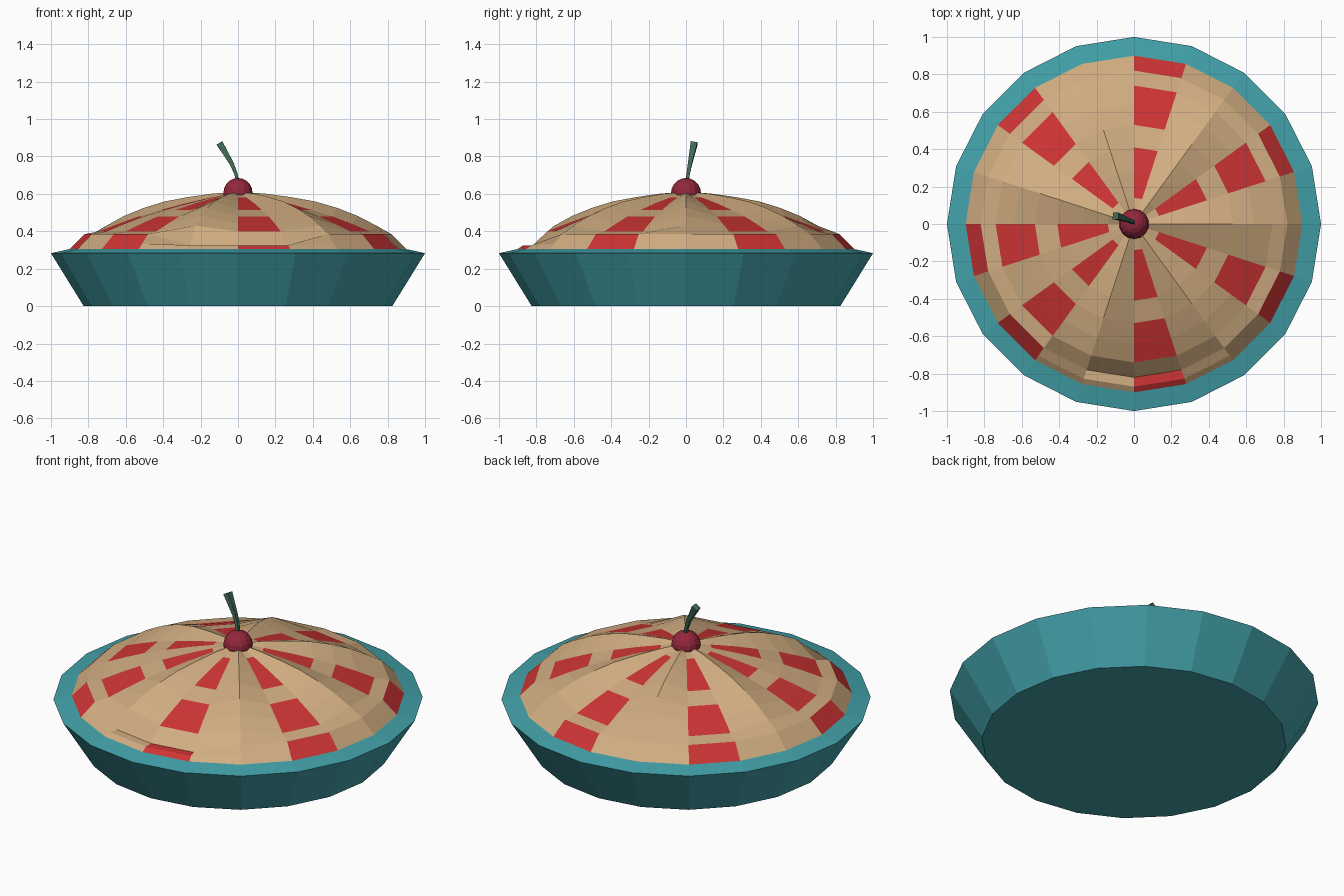
import bpy, bmesh, math
from mathutils import Vector

if "Cube" in bpy.data.objects:
    bpy.data.objects.remove(bpy.data.objects["Cube"])

N = 20  # sides around the pie


def material(name, rgb):
    m = bpy.data.materials.new(name)
    m.diffuse_color = (*rgb, 1)
    m.use_nodes = True
    m.node_tree.nodes["Principled BSDF"].inputs["Base Color"].default_value = m.diffuse_color
    return m


TEAL = material("teal_dish", (0.055, 0.36, 0.40))
TAN = material("tan_crust", (0.64, 0.42, 0.22))
RED = material("red_filling", (0.62, 0.035, 0.035))
CHERRY = material("cherry_red", (0.30, 0.02, 0.045))
GREEN = material("stem_green", (0.05, 0.14, 0.09))


def add_object(name, bm, mats):
    me = bpy.data.meshes.new(name)
    bm.to_mesh(me)
    bm.free()
    for m in mats:
        me.materials.append(m)
    ob = bpy.data.objects.new(name, me)
    bpy.context.collection.objects.link(ob)
    return ob


def spoke(k, r, z):
    # spokes are counted clockwise from the back (+y)
    a = math.radians(90 - k * 360 / N)
    return (r * math.cos(a), r * math.sin(a), z)


def bridge(bm, outer, inner):
    n = len(outer)
    return [bm.faces.new((outer[(k + 1) % n], outer[k], inner[k], inner[(k + 1) % n]))
            for k in range(n)]


# Dish: flat base, slanted wall and narrow rim
bm = bmesh.new()
rings = [[bm.verts.new(spoke(k, r, z)) for k in range(N)]
         for r, z in ((0.825, 0), (1.0, 0.283), (0.9, 0.305))]
for a, b in zip(rings, rings[1:]):
    bridge(bm, a, b)
bm.faces.new(rings[0])
add_object("pie_dish", bm, [TEAL])

# Crust: pleated dome, (radius, valley height, ridge height, ring outside is red)
PROFILE = [(0.9, 0.305, 0.305, False), (0.87, 0.335, 0.335, True),
           (0.82, 0.385, 0.385, True), (0.74, 0.40, 0.43, False),
           (0.64, 0.44, 0.482, True), (0.53, 0.48, 0.525, True),
           (0.41, 0.515, 0.56, False), (0.28, 0.55, 0.583, True),
           (0.14, 0.582, 0.602, True), (0.05, 0.60, 0.608, False)]
RIDGES = {2, 5, 8, 11, 16, 19}
RED_SECTORS = {0, 3, 6, 9, 12, 14, 17}
DENTED = {9, 10, 11}

bm = bmesh.new()
prev = None
for r, low, high, red in PROFILE:
    ring = []
    for k in range(N):
        z = high if k in RIDGES else low
        if k in DENTED and 0.8 < r < 0.9:
            z = 0.325
        ring.append(bm.verts.new(spoke(k, r, z)))
    if prev:
        for k, f in enumerate(bridge(bm, prev, ring)):
            f.material_index = int(red and k in RED_SECTORS)
    prev = ring
tip = bm.verts.new((0, 0, 0.61))
for k in range(N):
    bm.faces.new((prev[(k + 1) % N], prev[k], tip))
bmesh.ops.recalc_face_normals(bm, faces=bm.faces)
if sum(f.normal.z for f in bm.faces) < 0:
    bmesh.ops.reverse_faces(bm, faces=bm.faces)
add_object("crust", bm, [TAN, RED])

# Cherry on top
bm = bmesh.new()
bmesh.ops.create_uvsphere(bm, u_segments=14, v_segments=10, radius=0.08)
bmesh.ops.translate(bm, verts=bm.verts, vec=(0, 0, 0.605))
add_object("cherry", bm, [CHERRY])

# Stem: square section swept along a leaning path, wider at the end
bm = bmesh.new()
PATH = [((0.0, 0.005, 0.66), 0.008), ((-0.012, 0.012, 0.71), 0.009),
        ((-0.035, 0.022, 0.765), 0.011), ((-0.098, 0.043, 0.87), 0.018)]
prev = None
for i, (p, h) in enumerate(PATH):
    a, b = PATH[max(i - 1, 0)][0], PATH[min(i + 1, len(PATH) - 1)][0]
    t = (Vector(b) - Vector(a)).normalized()
    side = Vector((0, 1, 0)).cross(t).normalized()
    up = t.cross(side)
    ring = [bm.verts.new(Vector(p) + side * h * u + up * h * v)
            for u, v in ((-1, -1), (1, -1), (1, 1), (-1, 1))]
    if prev:
        bridge(bm, prev, ring)
    else:
        bm.faces.new(ring)
    prev = ring
bm.faces.new(prev)
bmesh.ops.recalc_face_normals(bm, faces=bm.faces)
add_object("cherry_stem", bm, [GREEN])

for name in ("pie_dish",):
    me = bpy.data.objects[name].data
    bm = bmesh.new()
    bm.from_mesh(me)
    bmesh.ops.recalc_face_normals(bm, faces=bm.faces)
    # open top: make sure the base faces down
    base = min(bm.faces, key=lambda f: f.calc_center_median().z)
    if base.normal.z > 0:
        bmesh.ops.reverse_faces(bm, faces=bm.faces)
    bm.to_mesh(me)
    bm.free()
